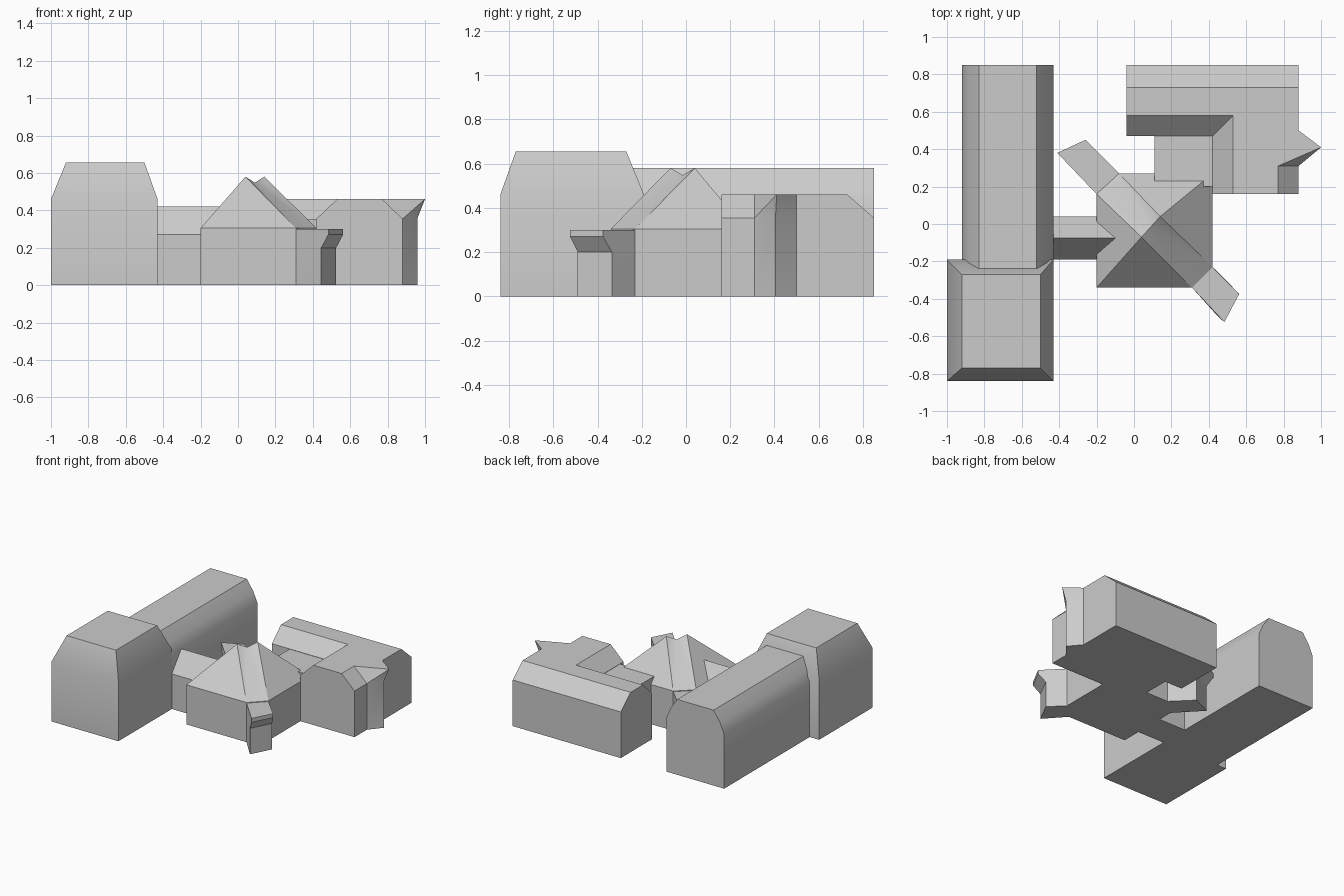
import bpy, bmesh, math

cube = bpy.data.objects.get("Cube")
if cube:
    bpy.data.objects.remove(cube, do_unlink=True)

grey = bpy.data.materials.new("plain_grey")
grey.use_nodes = True
grey.diffuse_color = (0.6, 0.6, 0.6, 1)
grey.node_tree.nodes["Principled BSDF"].inputs["Base Color"].default_value = (0.6, 0.6, 0.6, 1)


def finish(name, bm):
    """Turn a bmesh into a shaded object."""
    bmesh.ops.remove_doubles(bm, verts=bm.verts, dist=1e-5)
    bmesh.ops.recalc_face_normals(bm, faces=bm.faces)
    mesh = bpy.data.meshes.new(name)
    bm.to_mesh(mesh)
    bm.free()
    mesh.materials.append(grey)
    obj = bpy.data.objects.new(name, mesh)
    bpy.context.collection.objects.link(obj)
    bpy.ops.object.select_all(action='DESELECT')
    obj.select_set(True)
    bpy.context.view_layer.objects.active = obj
    bpy.ops.object.shade_smooth_by_angle(angle=math.radians(30))
    return obj


def loft(name, rings):
    """Bridge equal rings of points and cap both ends."""
    bm = bmesh.new()
    loops = [[bm.verts.new(p) for p in ring] for ring in rings]
    n = len(loops[0])
    for a, b in zip(loops, loops[1:]):
        for i in range(n):
            j = (i + 1) % n
            bm.faces.new((a[i], a[j], b[j], b[i]))
    bm.faces.new(loops[0])
    bm.faces.new(loops[-1])
    return finish(name, bm)


def along_y(name, profile, y0, y1):
    return loft(name, [[(x, y, z) for x, z in profile] for y in (y0, y1)])


def along_x(name, profile, x0, x1):
    return loft(name, [[(x, y, z) for y, z in profile] for x in (x0, x1)])


def stack(name, levels):
    """Loft plan outlines given as (height, outline)."""
    return loft(name, [[(x, y, z) for x, y in pts] for z, pts in levels])


def rect(x0, y0, x1, y1):
    return [(x0, y0), (x1, y0), (x1, y1), (x0, y1)]


# Tall block with a truncated hipped roof
base = rect(-1.0, -0.84, -0.43, -0.19)
stack("tall_block", [(0, base), (0.46, base),
                     (0.655, rect(-0.92, -0.77, -0.50, -0.27))])

# Long hall with a flat-topped gambrel roof
along_y("long_hall", [(-0.92, 0), (-0.43, 0), (-0.43, 0.42), (-0.465, 0.50),
                      (-0.52, 0.58), (-0.83, 0.58), (-0.885, 0.50),
                      (-0.92, 0.42)], -0.24, 0.85)

# Gabled passage between hall and pavilion
along_x("passage", [(-0.19, 0), (0.04, 0), (0.04, 0.27), (-0.075, 0.42),
                    (-0.19, 0.27)], -0.46, -0.08)

# Pavilion: square plan with two cut corners and a dipped ridge
plan = [(-0.20, -0.34), (0.31, -0.34), (0.42, -0.23),
        (0.42, 0.27), (-0.08, 0.27), (-0.20, 0.16)]
bm = bmesh.new()
low = [bm.verts.new((x, y, 0)) for x, y in plan]
eave = [bm.verts.new((x, y, 0.305)) for x, y in plan]
bm.faces.new(low)
for i in range(6):
    j = (i + 1) % 6
    bm.faces.new((low[i], low[j], eave[j], eave[i]))
peak_a = bm.verts.new((0.04, -0.07, 0.58))
dip = bm.verts.new((0.09, -0.015, 0.548))
peak_b = bm.verts.new((0.14, 0.04, 0.58))
e = eave
for face in ((e[0], e[1], peak_a), (e[5], e[0], peak_a),
             (e[2], e[3], peak_b), (e[3], e[4], peak_b),
             (e[1], dip, peak_a), (e[1], e[2], dip), (e[2], peak_b, dip),
             (e[4], dip, peak_b), (e[4], e[5], dip), (e[5], peak_a, dip)):
    bm.faces.new(face)
finish("pavilion", bm)

# Diagonal porches with flared tops at the cut corners
for name, inner, foot, rim in (
        ("front_porch", [(0.31, -0.12), (0.20, -0.23), (0.31, -0.34)],
         [(0.445, -0.49), (0.525, -0.335), (0.42, -0.23)],
         [(0.483, -0.525), (0.562, -0.375), (0.42, -0.23)]),
        ("rear_porch", [(-0.08, 0.05), (0.03, 0.16), (-0.08, 0.27)],
         [(-0.225, 0.415), (-0.375, 0.345), (-0.20, 0.16)],
         [(-0.26, 0.45), (-0.41, 0.38), (-0.20, 0.16)])):
    stack(name, [(0, inner + foot), (0.20, inner + foot),
                 (0.27, inner + rim), (0.30, inner + rim)])

# Rear building and its side wing, both with flat-topped sloped roofs
along_x("rear_building", [(0.47, 0), (0.85, 0), (0.85, 0.355), (0.73, 0.46),
                          (0.58, 0.46), (0.47, 0.355)], -0.04, 0.88)
along_y("side_wing", [(0.42, 0), (0.88, 0), (0.88, 0.355), (0.77, 0.46),
                      (0.53, 0.46), (0.42, 0.355)], 0.16, 0.60)

# Flat-roofed link in the inner corner
stack("corner_link", [(0, rect(0.11, 0.20, 0.45, 0.50)),
                      (0.353, rect(0.11, 0.20, 0.45, 0.50))])

# Pointed bay with an overhanging roof tip
back = [(0.88, 0.50), (0.88, 0.60), (0.77, 0.60)]
bay = [(0.77, 0.31), (0.88, 0.31), (0.96, 0.405)] + back
bm = bmesh.new()
low = [bm.verts.new((x, y, 0)) for x, y in bay]
tops = [0.46, 0.355, 0.36, 0.36, 0.36, 0.36]
mid = [bm.verts.new((x, y, z)) for (x, y), z in zip(bay, tops)]
bm.faces.new(low)
for i in range(6):
    j = (i + 1) % 6
    bm.faces.new((low[i], low[j], mid[j], mid[i]))
tip = bm.verts.new((1.0, 0.41, 0.46))
up = [bm.verts.new((x, y, 0.46)) for x, y in back]
for face in ((mid[0], mid[1], tip), (mid[1], mid[2], tip),
             (mid[2], mid[3], up[0], tip), (mid[3], mid[4], up[1], up[0]),
             (mid[4], mid[5], up[2], up[1]), (mid[5], mid[0], up[2]),
             (mid[0], tip, up[0], up[1], up[2])):
    bm.faces.new(face)
finish("pointed_bay", bm)
